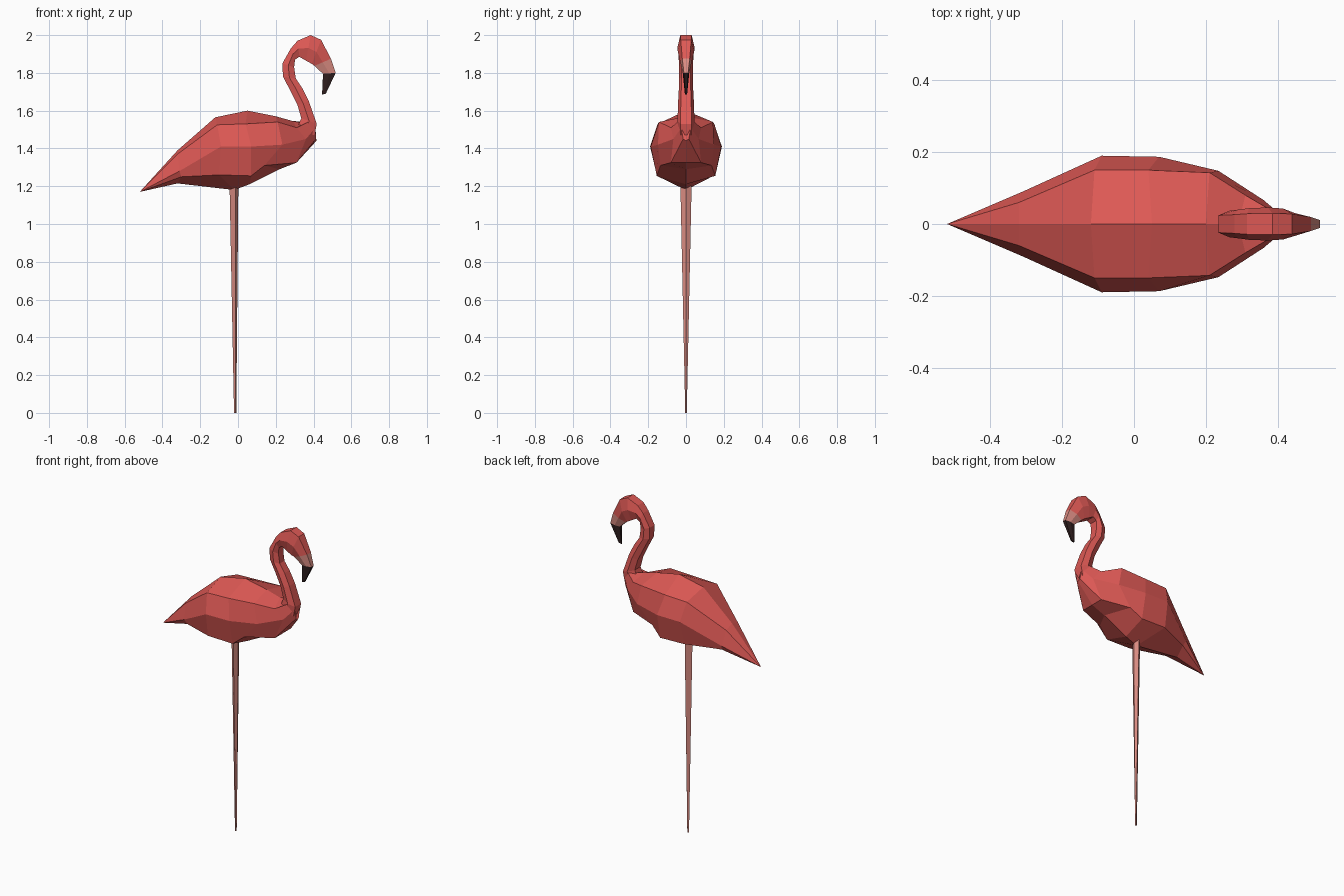
import bpy
import bmesh
from mathutils import Vector

default = bpy.data.objects.get("Cube")
if default:
    bpy.data.objects.remove(default, do_unlink=True)


def make_material(name, rgb):
    mat = bpy.data.materials.new(name)
    mat.use_nodes = True
    color = (*rgb, 1.0)
    mat.diffuse_color = color
    bsdf = mat.node_tree.nodes["Principled BSDF"]
    bsdf.inputs["Base Color"].default_value = color
    bsdf.inputs["Roughness"].default_value = 0.8
    return mat


coral = make_material("coral feathers", (0.73, 0.1, 0.09))
pale_pink = make_material("pale pink skin", (0.72, 0.27, 0.23))
black = make_material("black beak", (0.03, 0.014, 0.014))


def loft(name, rings, mat):
    """Skin a row of equally sized rings, closing both ends."""
    bm = bmesh.new()
    loops = [[bm.verts.new(p) for p in ring] for ring in rings]
    count = len(loops[0])
    for a, b in zip(loops, loops[1:]):
        for i in range(count):
            j = (i + 1) % count
            bm.faces.new((a[i], a[j], b[j], b[i]))
    bm.faces.new(loops[0])
    bm.faces.new(loops[-1])
    bmesh.ops.remove_doubles(bm, verts=bm.verts, dist=0.0005)
    bmesh.ops.recalc_face_normals(bm, faces=bm.faces)
    mesh = bpy.data.meshes.new(name)
    bm.to_mesh(mesh)
    bm.free()
    mesh.materials.append(mat)
    obj = bpy.data.objects.new(name, mesh)
    bpy.context.collection.objects.link(obj)
    return obj


def mirrored_ring(half):
    """Complete a half section running from the top ridge to the keel."""
    return half + [(x, -y, z) for x, y, z in reversed(half[1:-1])]


# Body: lines from tail to chest as (x, y, z)
tail = (-0.52, 0, 1.17)
ridge = [tail, (-0.32, 0, 1.39), (-0.12, 0, 1.565), (0.05, 0, 1.6),
         (0.2, 0, 1.57), (0.29, 0, 1.545), (0.36, 0, 1.53)]
shoulder = [tail, (-0.32, 0.06, 1.37), (-0.11, 0.15, 1.525), (0.04, 0.15, 1.53),
            (0.21, 0.143, 1.54), (0.31, 0.08, 1.51), (0.37, 0.045, 1.54)]
side = [tail, (-0.31, 0.09, 1.28), (-0.09, 0.19, 1.41), (0.07, 0.187, 1.41),
        (0.235, 0.148, 1.42), (0.36, 0.067, 1.45), (0.41, 0.025, 1.51)]
wing_edge = [tail, (-0.3, 0.075, 1.25), (-0.1, 0.155, 1.26), (0.07, 0.155, 1.255),
             (0.14, 0.135, 1.31), (0.31, 0.08, 1.325), (0.413, 0.015, 1.45)]
keel = [tail, (-0.32, 0, 1.215), (-0.02, 0, 1.18), (0.06, 0, 1.21),
        (0.22, 0, 1.29), (0.31, 0, 1.325), (0.415, 0, 1.44)]
body_rings = [mirrored_ring(list(half))
              for half in zip(ridge, shoulder, side, wing_edge, keel)]
loft("body", body_rings, coral)


# Neck, head and beak: hexagonal sections (nape point, throat point, half width)
def hex_ring(nape, throat, width):
    a = Vector((nape[0], 0, nape[1]))
    b = Vector((throat[0], 0, throat[1]))
    out = Vector((0, width, 0))
    flat = out * 0.65
    mid = (a + b) / 2
    return [a + flat, mid + out, b + flat, b - flat, mid - out, a - flat]


sections = [
    ((0.3, 1.48), (0.405, 1.47), 0.045),
    ((0.335, 1.56), (0.417, 1.53), 0.045),
    ((0.315, 1.63), (0.375, 1.65), 0.042),
    ((0.275, 1.71), (0.34, 1.72), 0.038),
    ((0.238, 1.78), (0.306, 1.77), 0.036),
    ((0.235, 1.85), (0.297, 1.83), 0.037),
    ((0.28, 1.93), (0.302, 1.87), 0.04),
    ((0.315, 1.97), (0.325, 1.885), 0.044),
    ((0.385, 2.0), (0.36, 1.865), 0.046),
    ((0.44, 1.975), (0.39, 1.848), 0.043),
    ((0.492, 1.875), (0.405, 1.837), 0.03),
    ((0.517, 1.8), (0.45, 1.795), 0.017),
    ((0.465, 1.69), (0.445, 1.685), 0.006),
]
neck_rings = [hex_ring(*s) for s in sections]
loft("neck_and_head", neck_rings[:-2], coral)
loft("beak_base", neck_rings[-3:-1], pale_pink)
loft("beak_tip", neck_rings[-2:], black)


# Single standing leg: tapered four-sided spike
def leg_ring(back, front, ridge_x, width, z):
    return [(back, 0, z), (ridge_x, width, z), (front, 0, z), (ridge_x, -width, z)]


loft("leg", [leg_ring(-0.045, 0.002, -0.012, 0.03, 1.22),
             leg_ring(-0.021, -0.009, -0.012, 0.004, 0)], pale_pink)
